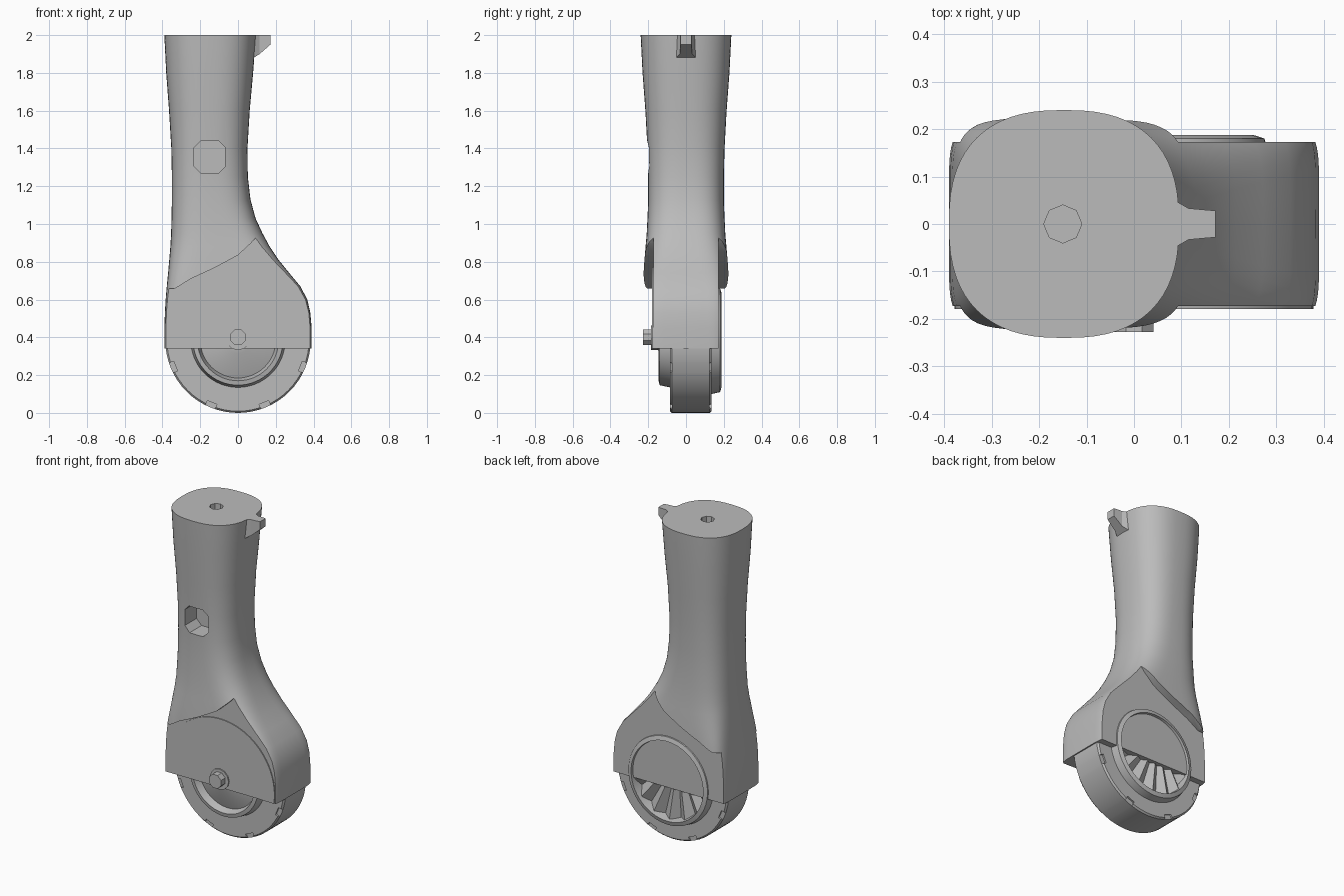
import bpy, bmesh, math
from mathutils import Matrix

cube = bpy.data.objects.get("Cube")
if cube:
    bpy.data.objects.remove(cube, do_unlink=True)

GREY = (0.5, 0.5, 0.5, 1)
grey = bpy.data.materials.new("plain grey")
grey.use_nodes = True
grey.diffuse_color = GREY
grey.node_tree.nodes["Principled BSDF"].inputs["Base Color"].default_value = GREY
AXLE_Z = 0.385


def finish(name, bm):
    bmesh.ops.recalc_face_normals(bm, faces=bm.faces)
    mesh = bpy.data.meshes.new(name)
    bm.to_mesh(mesh)
    bm.free()
    obj = bpy.data.objects.new(name, mesh)
    bpy.context.collection.objects.link(obj)
    mesh.materials.append(grey)
    return obj


def select(obj):
    bpy.ops.object.select_all(action='DESELECT')
    obj.select_set(True)
    bpy.context.view_layer.objects.active = obj


def smooth(obj, degrees=30):
    select(obj)
    bpy.ops.object.shade_smooth_by_angle(angle=math.radians(degrees))


def skin(name, rings, caps=True):
    """Join rings of points with quads."""
    bm = bmesh.new()
    loops = [[bm.verts.new(p) for p in ring] for ring in rings]
    n = len(loops[0])
    for a, b in zip(loops, loops[1:]):
        for i in range(n):
            j = (i + 1) % n
            bm.faces.new((a[i], a[j], b[j], b[i]))
    if caps:
        bm.faces.new(loops[0])
        bm.faces.new(loops[-1])
    return finish(name, bm)


def prism(name, outline, y0, y1):
    """Extrude an x-z outline along y."""
    return skin(name, [[(x, y, z) for x, z in outline] for y in (y0, y1)])


def circle(r, cx, cz, n, start=0.0, sweep=math.tau):
    return [(cx + r * math.cos(start + sweep * i / n),
             cz + r * math.sin(start + sweep * i / n)) for i in range(n)]


def cut(obj, cutter):
    mod = obj.modifiers.new("cut", 'BOOLEAN')
    mod.operation = 'DIFFERENCE'
    mod.solver = 'EXACT'
    mod.object = cutter
    select(obj)
    bpy.ops.object.modifier_apply(modifier=mod.name)
    bpy.data.objects.remove(cutter, do_unlink=True)


# Leg: lofted rounded sections (z, left x, right x, half depth, squareness)
sections = [
    (0.34, -0.39, 0.39, 0.23, 7), (0.45, -0.39, 0.39, 0.23, 7),
    (0.53, -0.387, 0.383, 0.23, 7), (0.6, -0.383, 0.367, 0.23, 6.5),
    (0.67, -0.377, 0.33, 0.228, 6), (0.74, -0.37, 0.272, 0.225, 5),
    (0.81, -0.364, 0.215, 0.22, 4.2), (0.88, -0.358, 0.168, 0.214, 3.6),
    (0.95, -0.354, 0.13, 0.208, 3.2), (1.03, -0.352, 0.093, 0.204, 3),
    (1.13, -0.35, 0.066, 0.2, 2.8), (1.25, -0.35, 0.052, 0.2, 2.7),
    (1.4, -0.353, 0.05, 0.204, 2.6), (1.6, -0.365, 0.062, 0.215, 2.5),
    (1.8, -0.38, 0.08, 0.23, 2.5), (2.0, -0.39, 0.095, 0.24, 2.5)]


def power(v, n):
    return math.copysign(abs(v) ** (2 / n), v)


rings = []
for z, left, right, depth, n in sections:
    angles = [math.tau * i / 64 for i in range(64)]
    rings.append([((left + right) / 2 + (right - left) / 2 * power(math.cos(a), n),
                   depth * power(math.sin(a), n), z) for a in angles])
leg = skin("leg", rings)

# Flat cheeks below the slanted lip on both sides
lip = [(-0.6, 0.2), (0.6, 0.2), (0.6, 0.97), (0.13, 0.97), (0.07, 0.9),
       (0, 0.835), (-0.12, 0.77), (-0.25, 0.71), (-0.33, 0.66), (-0.6, 0.64)]
for side in (-1, 1):
    cut(leg, prism("cheek_cutter", lip, side * 0.173, side * 0.4))

# Front pocket and top socket
w, h, c = 0.082, 0.085, 0.035
pocket = [(-0.15 + sx * x, 1.355 + sz * z) for sx, sz, corner in (
    (1, 1, ((w, h - c), (w - c, h))), (-1, 1, ((w - c, h), (w, h - c))),
    (-1, -1, ((w, h - c), (w - c, h))), (1, -1, ((w - c, h), (w, h - c))))
    for x, z in corner]
cut(leg, prism("pocket_cutter", pocket, -0.4, -0.08))
cut(leg, skin("socket_cutter", [[(x, y, z) for x, y in circle(0.04, -0.15, 0, 8)]
                                for z in (1.88, 2.1)]))
smooth(leg)

# Half-round cover plate on the front cheek
cover = prism("cover_plate", [(x, max(z, 0.34)) for x, z in
              circle(0.378, 0, 0.395, 49, -0.146, math.pi + 0.298)], -0.179, -0.17)
smooth(cover)

# Locating tab at the top
skin("top_tab", [
    [(0.05, -0.07, z0), (0.05, 0.07, z0), (0.115, 0.033, z1), (0.172, 0.028, z2),
     (0.172, -0.028, z2), (0.115, -0.033, z1)]
    for z0, z1, z2 in ((1.86, 1.9, 1.95), (2, 2, 2))])

# Wheel: revolved profile of (radius, y)
profile = [(0.03, -0.15), (0.07, -0.145), (0.2, -0.1), (0.215, -0.145),
           (0.238, -0.14), (0.25, -0.085), (0.376, -0.085), (0.385, -0.075),
           (0.385, 0.125), (0.376, 0.135), (0.285, 0.135), (0.275, 0.18),
           (0.25, 0.188), (0.24, 0.12), (0.03, 0.11)]
wheel = skin("wheel", [[(x, y, z) for x, z in circle(r, 0, AXLE_Z, 64)]
                       for r, y in profile])

# Small notches around both wheel rims
for k in range(8):
    for y in (-0.09, 0.14):
        bm = bmesh.new()
        bmesh.ops.create_cube(bm, size=1, matrix=Matrix.Translation((0, 0, AXLE_Z))
                              @ Matrix.Rotation(math.radians(22.5 + 45 * k), 4, 'Y')
                              @ Matrix.Translation((0, y, -0.375))
                              @ Matrix.Diagonal((0.055, 0.03, 0.035, 1)))
        cut(wheel, finish("notch_cutter", bm))
smooth(wheel)

# Creased hub fan on the back, gathered at an off-centre point
bm = bmesh.new()
tip = bm.verts.new((-0.05, 0.15, 0.53))
rim = [bm.verts.new((x, 0.165 if i % 2 else 0.125, z))
       for i, (x, z) in enumerate(circle(0.246, 0, AXLE_Z, 28))]
for i, v in enumerate(rim):
    bm.faces.new((tip, v, rim[(i + 1) % len(rim)]))
fan = finish("hub_fan", bm)
if fan.data.polygons[0].normal.y < 0:
    fan.data.flip_normals()

# Axle with a flange and faceted end
prism("axle_flange", circle(0.065, 0, AXLE_Z + 0.012, 12), -0.186, -0.1)
prism("axle_end", circle(0.045, 0, AXLE_Z + 0.015, 8, math.pi / 8), -0.228, -0.1)
